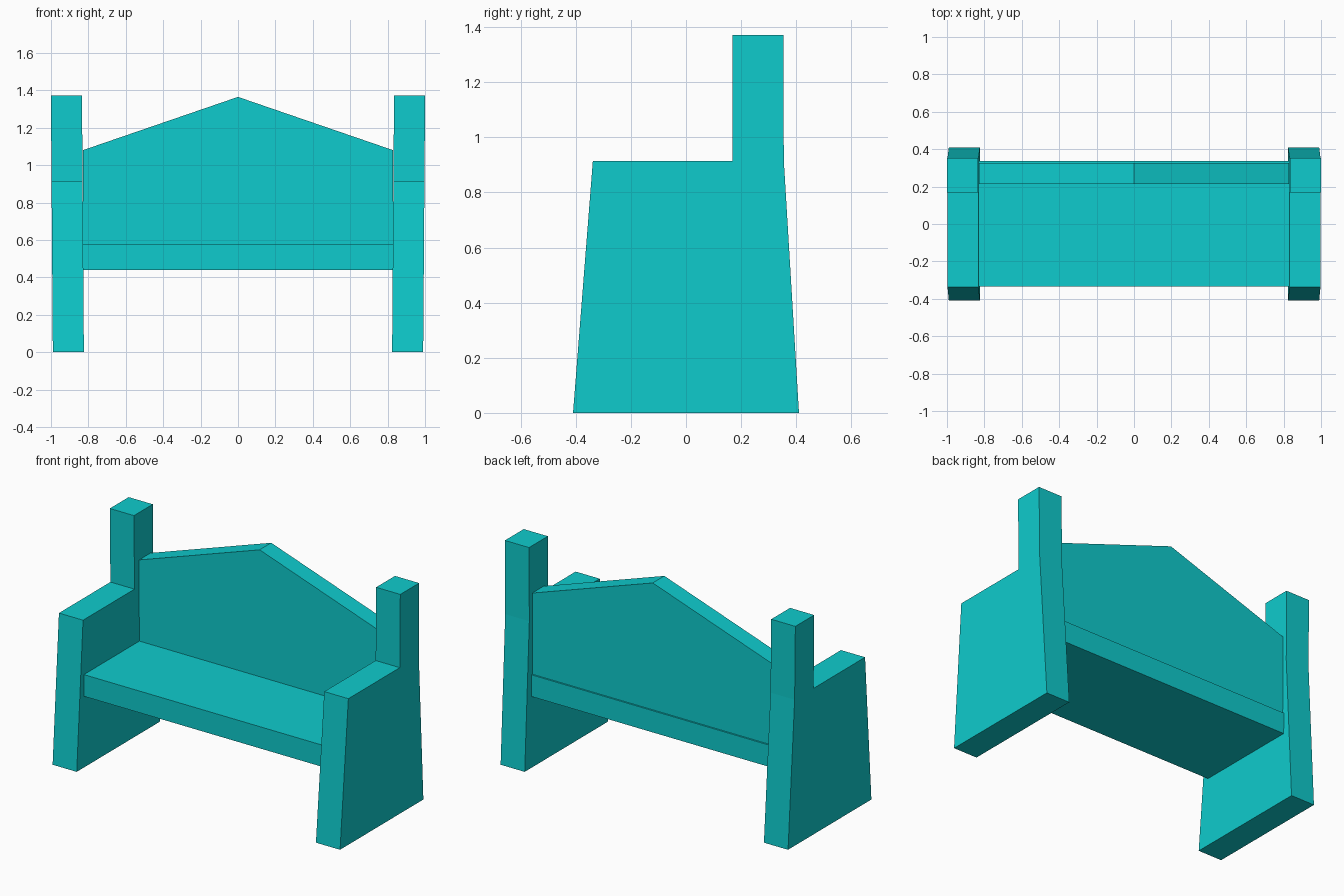
import bpy
import bmesh

cube = bpy.data.objects.get("Cube")
if cube:
    bpy.data.objects.remove(cube, do_unlink=True)

paint = bpy.data.materials.new("turquoise paint")
colour = (0.0045, 0.60, 0.61, 1)
paint.diffuse_color = colour
paint.use_nodes = True
paint.node_tree.nodes["Principled BSDF"].inputs["Base Color"].default_value = colour


def extrude_profile(name, points, shift):
    """Extrude a closed outline of 3D points along shift."""
    bm = bmesh.new()
    face = bm.faces.new([bm.verts.new(p) for p in points])
    result = bmesh.ops.extrude_face_region(bm, geom=[face], use_keep_orig=True)
    moved = [g for g in result["geom"] if isinstance(g, bmesh.types.BMVert)]
    bmesh.ops.translate(bm, vec=shift, verts=moved)
    bmesh.ops.recalc_face_normals(bm, faces=bm.faces)
    mesh = bpy.data.meshes.new(name)
    bm.to_mesh(mesh)
    bm.free()
    mesh.materials.append(paint)
    obj = bpy.data.objects.new(name, mesh)
    bpy.context.collection.objects.link(obj)
    return obj


# End panels: tapered leg, armrest and rear post in one outline, leaning outwards
PANEL = [(-0.41, 0), (0.41, 0), (0.355, 0.915), (0.353, 1.372),
         (0.168, 1.372), (0.168, 0.915), (-0.338, 0.915)]
THICKNESS = 0.166
LEAN = 0.0075
for side, name in ((1, "left_end_panel"), (-1, "right_end_panel")):
    outline = [(side * (0.824 + LEAN * z), y, z) for y, z in PANEL]
    extrude_profile(name, outline, (side * THICKNESS, 0, 0))

# Seat plank between the panels
SEAT = [(-0.83, 0.44), (0.83, 0.44), (0.83, 0.575), (-0.83, 0.575)]
extrude_profile("seat", [(x, -0.333, z) for x, z in SEAT], (0, 0.67, 0))

# Gabled backrest
BACK = [(-0.83, 0.575), (0.83, 0.575), (0.83, 1.08), (0, 1.365), (-0.83, 1.08)]
extrude_profile("backrest", [(x, 0.213, z) for x, z in BACK], (0, 0.114, 0))
